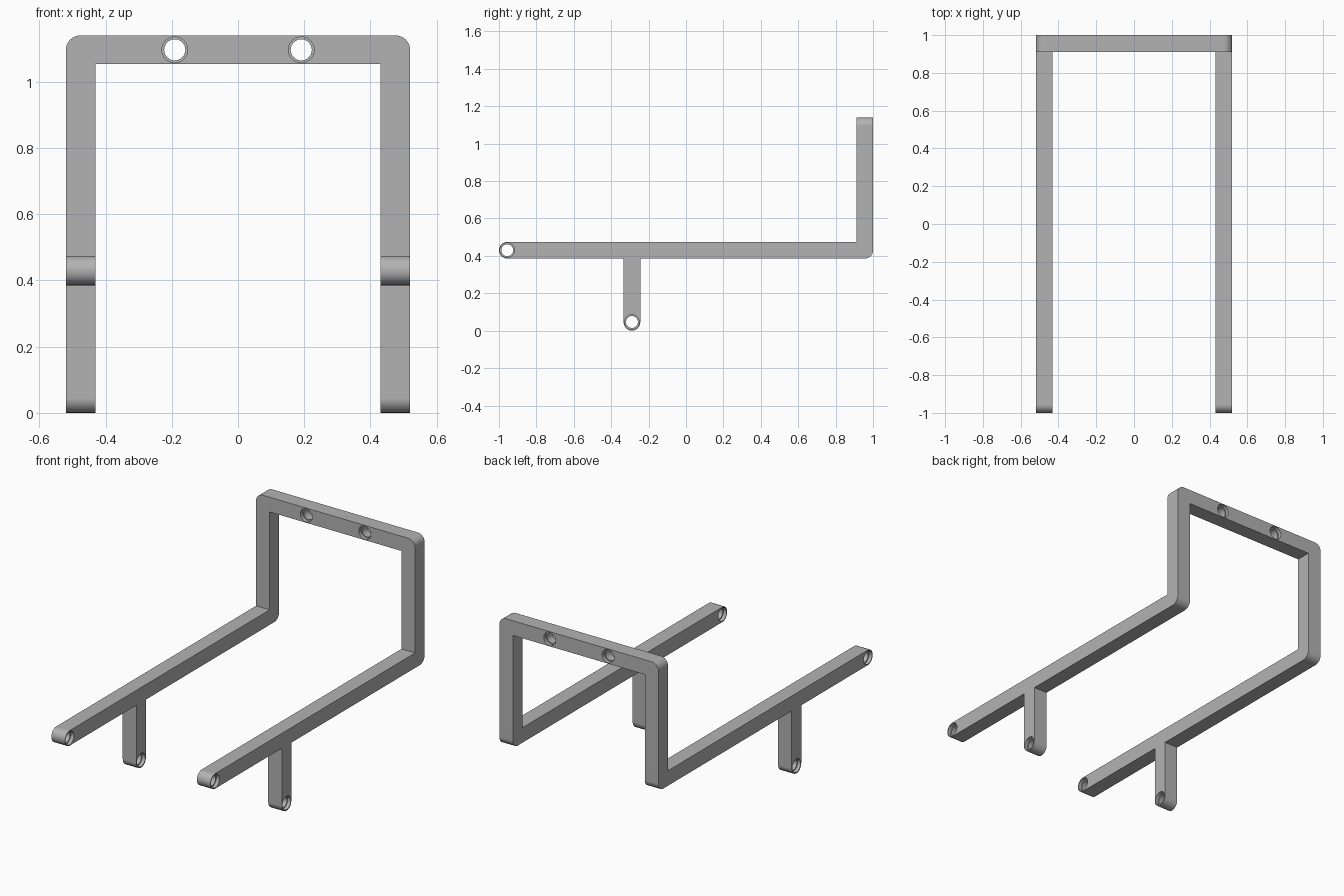
import bpy, bmesh, math
from mathutils import Vector

if "Cube" in bpy.data.objects:
    bpy.data.objects.remove(bpy.data.objects["Cube"])

HALF = 0.52            # half of the overall width
BAR = 0.089            # bar thickness
R = BAR / 2            # rounding of ends and corners
IN = HALF - BAR        # inner face of the side bars
TOP = 1.14
RAIL_Z = 0.43          # rail centre height
LEG_Y = -0.289         # leg centre

grey = bpy.data.materials.new("light grey")
grey.use_nodes = True
grey.diffuse_color = (0.45, 0.45, 0.45, 1)
grey.node_tree.nodes["Principled BSDF"].inputs["Base Color"].default_value = grey.diffuse_color


def arc(cu, cv, start, sweep, steps=12):
    """Points on a rounding of radius R, angles in degrees."""
    angles = [math.radians(start + sweep * i / steps) for i in range(steps + 1)]
    return [(cu + R * math.cos(a), cv + R * math.sin(a)) for a in angles]


def add_object(name, bm):
    bmesh.ops.recalc_face_normals(bm, faces=bm.faces)
    mesh = bpy.data.meshes.new(name)
    bm.to_mesh(mesh)
    bm.free()
    mesh.materials.append(grey)
    obj = bpy.data.objects.new(name, mesh)
    bpy.context.collection.objects.link(obj)
    return obj


def extrude_profile(name, points, place, direction):
    bm = bmesh.new()
    face = bm.faces.new([bm.verts.new(place(u, v)) for u, v in points])
    ext = bmesh.ops.extrude_face_region(bm, geom=[face])
    moved = [g for g in ext["geom"] if isinstance(g, bmesh.types.BMVert)]
    bmesh.ops.translate(bm, verts=moved, vec=Vector(direction))
    return add_object(name, bm)


def hole_cutter(center, axis):
    """Through bore with a shallow wider recess at each face."""
    wide, bore, depth = 0.039, 0.032, 0.02
    profile = [(-0.06, wide), (depth - R, wide), (depth - R, bore),
               (R - depth, bore), (R - depth, wide), (0.06, wide)]
    n = 32
    bm = bmesh.new()
    rings = []
    for t, r in profile:
        ring = []
        for i in range(n):
            a = 2 * math.pi * i / n
            c, s = r * math.cos(a), r * math.sin(a)
            p = Vector((t, c, s)) if axis == "X" else Vector((c, t, s))
            ring.append(bm.verts.new(p + Vector(center)))
        rings.append(ring)
    for a, b in zip(rings, rings[1:]):
        for i in range(n):
            j = (i + 1) % n
            bm.faces.new((a[i], a[j], b[j], b[i]))
    bm.faces.new(rings[0])
    bm.faces.new(rings[-1])
    cutter = add_object("hole_cutter", bm)
    cutter.hide_render = True
    return cutter


def boolean(target, tool, operation):
    mod = target.modifiers.new(operation.lower(), "BOOLEAN")
    mod.operation = operation
    mod.solver = "EXACT"
    mod.object = tool
    bpy.context.view_layer.objects.active = target
    bpy.ops.object.modifier_apply(modifier=mod.name)
    bpy.data.objects.remove(tool)


# Back arch: two uprights and a top bar with rounded outer corners
foot = RAIL_Z + R
arch = [(-IN, foot), (-IN, TOP - BAR + 0.002), (IN, TOP - BAR + 0.002), (IN, foot), (HALF, foot)]
arch += arc(HALF - R, TOP - R, 0, 90) + arc(R - HALF, TOP - R, 90, 90) + [(-HALF, foot)]
frame = extrude_profile("frame", arch, lambda u, v: (u, 1 - BAR, v), (0, BAR, 0))

# Side rails: rounded front end, hanging leg, rounded back corner
side = [(1, foot), (1 - BAR, foot)]
side += arc(R - 1, RAIL_Z, 90, 180)
side += [(LEG_Y - R, RAIL_Z - R)] + arc(LEG_Y, R, 180, 180) + [(LEG_Y + R, RAIL_Z - R)]
side += arc(1 - R, RAIL_Z, -90, 90)
for x in (-HALF, IN):
    rail = extrude_profile("side_rail", side, lambda u, v: (x, u, v), (BAR, 0, 0))
    boolean(frame, rail, "UNION")

# Mounting holes in the top bar, the rail ends and the legs
for s in (-1, 1):
    x = s * (HALF - R)
    for center, axis in (((s * 0.191, 1 - R, TOP - R + 0.001), "Y"),
                         ((x, R - 1, RAIL_Z), "X"),
                         ((x, LEG_Y, R + 0.002), "X")):
        boolean(frame, hole_cutter(center, axis), "DIFFERENCE")

# Smooth roundings, crisp edges
bpy.ops.object.select_all(action="DESELECT")
frame.select_set(True)
bpy.context.view_layer.objects.active = frame
bpy.ops.object.shade_smooth_by_angle(angle=math.radians(30))
weighted = frame.modifiers.new("weighted_normals", "WEIGHTED_NORMAL")
weighted.keep_sharp = True
